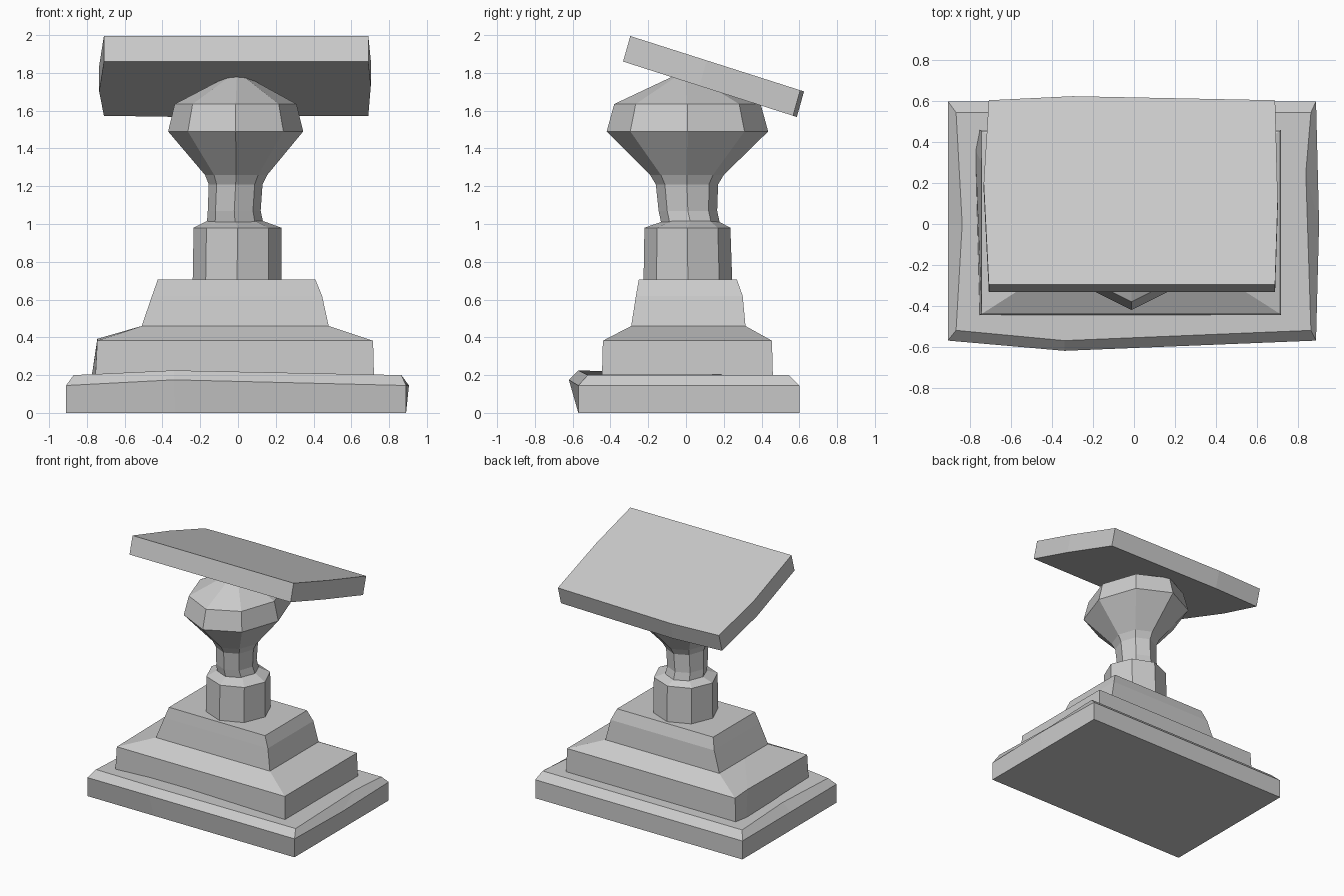
import bpy, math
from mathutils import Vector

if "Cube" in bpy.data.objects:
    bpy.data.objects.remove(bpy.data.objects["Cube"])


def loft(name, rings):
    """Skin a stack of equal-length rings and cap both ends."""
    n = len(rings[0])
    verts = [p for ring in rings for p in ring]
    faces = [tuple(reversed(range(n)))]
    for k in range(len(rings) - 1):
        a, b = k * n, (k + 1) * n
        for i in range(n):
            j = (i + 1) % n
            faces.append((a + i, a + j, b + j, b + i))
    faces.append(tuple(range(len(verts) - n, len(verts))))
    mesh = bpy.data.meshes.new(name)
    mesh.from_pydata(verts, [], faces)
    mesh.update()
    obj = bpy.data.objects.new(name, mesh)
    bpy.context.collection.objects.link(obj)
    return obj


def rect(x0, x1, y0, y1, z, front=(0, 0, 0), right=(0, 0, 0), back=(0, 0, 0), left=(0, 0, 0)):
    """Rectangle whose side points are (position along side, outward push, lift)."""
    return [(x0, y0, z), (front[0], y0 - front[1], z + front[2]),
            (x1, y0, z), (x1 + right[1], right[0], z + right[2]),
            (x1, y1, z), (back[0], y1 + back[1], z + back[2]),
            (x0, y1, z), (x0 - left[1], left[0], z + left[2])]


def octagon(x0, x1, y0, y1, z):
    cx, cy, rx, ry = (x0 + x1) / 2, (y0 + y1) / 2, (x1 - x0) / 2, (y1 - y0) / 2
    return [(cx + rx * math.cos(i * math.pi / 4),
             cy + ry * math.sin(i * math.pi / 4), z) for i in range(8)]


# Worn plinth slab with a chamfered rim and bulging front edge
loft("plinth", [
    rect(-0.91, 0.89, -0.57, 0.60, 0, (-0.33, 0, 0)),
    rect(-0.91, 0.89, -0.57, 0.60, 0.145, (-0.34, 0.05, 0.03), (0, 0.015, 0), (0, 0, 0), (0, 0, 0)),
    rect(-0.87, 0.865, -0.52, 0.545, 0.2, (-0.34, 0.05, 0.025), (0.25, -0.025, 0), (0, 0, 0), (0, -0.03, 0)),
])

# Stepped pedestal: wide lower tier, sloping shoulder, tapered upper tier
loft("stepped_pedestal", [
    rect(-0.755, 0.72, -0.445, 0.46, 0.19, left=(0.36, 0.02, 0)),
    rect(-0.745, 0.715, -0.44, 0.455, 0.382, left=(0.30, 0, 0.01)),
    rect(-0.51, 0.48, -0.29, 0.315, 0.46),
    rect(-0.455, 0.445, -0.265, 0.30, 0.62),
    rect(-0.425, 0.41, -0.25, 0.27, 0.705),
])

# Eight-sided collar
loft("collar", [
    octagon(-0.24, 0.23, -0.225, 0.245, 0.69),
    octagon(-0.235, 0.23, -0.22, 0.235, 0.98),
    octagon(-0.165, 0.135, -0.12, 0.17, 1.015),
])

# Waisted stem flaring into a faceted head that rises to a point in the plate
loft("stem_and_head", [
    octagon(-0.165, 0.135, -0.13, 0.18, 1.0),
    octagon(-0.16, 0.12, -0.145, 0.165, 1.07),
    octagon(-0.155, 0.13, -0.16, 0.17, 1.21),
    octagon(-0.175, 0.155, -0.19, 0.20, 1.26),
    octagon(-0.37, 0.345, -0.42, 0.435, 1.49),
    octagon(-0.335, 0.31, -0.38, 0.395, 1.635),
    octagon(-0.02, 0.01, -0.03, 0.02, 1.80),
])


# Tilted reading plate, sloping down toward the back
def plate_ring(y0, y1, z0, z1):
    ring = rect(-0.71, 0.69, 0, 1, 0, right=(0.45, 0.013, 0),
                back=(-0.30, 0.022, 0), left=(0.55, 0.025, 0))
    return [Vector((x, y0 + (y1 - y0) * t, z0 + (z1 - z0) * t)) for x, t, _ in ring]


loft("tilted_plate", [
    plate_ring(-0.333, 0.567, 1.86, 1.573),
    plate_ring(-0.295, 0.605, 1.995, 1.708),
])
